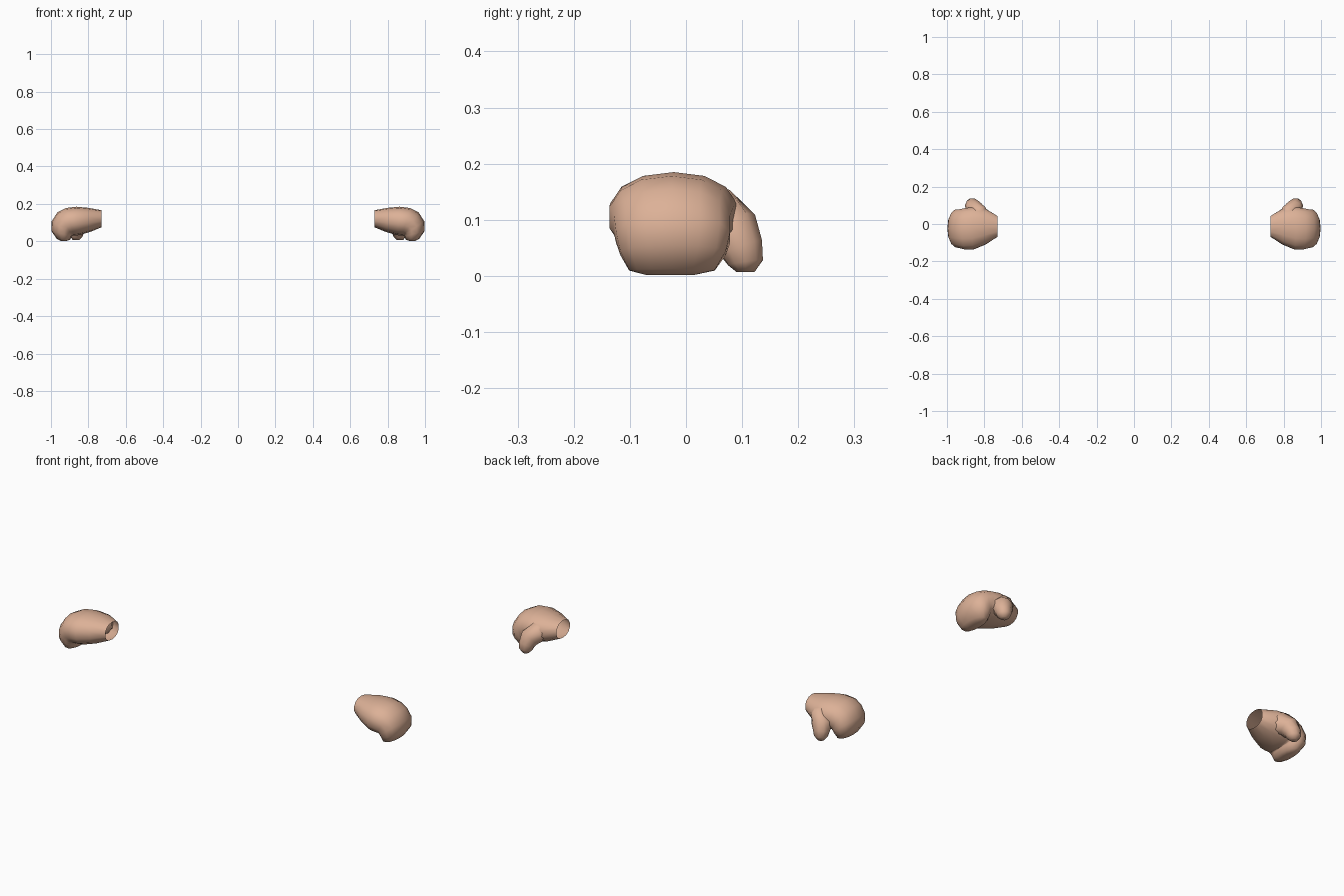
import bpy, bmesh, math
from mathutils import Vector

if "Cube" in bpy.data.objects:
    bpy.data.objects.remove(bpy.data.objects["Cube"])

skin = bpy.data.materials.new("warm_skin")
skin.diffuse_color = (0.72, 0.44, 0.31, 1)
skin.use_nodes = True
skin.node_tree.nodes["Principled BSDF"].inputs["Base Color"].default_value = skin.diffuse_color


def loft(name, rings, cap_start, power=1.0):
    """Skin a list of vertex rings, closing the far end with a shallow dome."""
    bm = bmesh.new()
    loops = [[bm.verts.new(p) for p in ring] for ring in rings]
    n = len(loops[0])
    for a, b in zip(loops, loops[1:]):
        for i in range(n):
            bm.faces.new((a[i], a[(i + 1) % n], b[(i + 1) % n], b[i]))
    bm.faces.new(loops[-1])
    if cap_start:
        bm.faces.new(loops[0][::-1])
    bmesh.ops.recalc_face_normals(bm, faces=bm.faces)
    # open tubes: make sure normals point outward
    c = sum((v.co for v in bm.verts), Vector()) / len(bm.verts)
    if sum((f.calc_center_median() - c).dot(f.normal) for f in bm.faces) < 0:
        bmesh.ops.reverse_faces(bm, faces=bm.faces)
    for f in bm.faces:
        f.smooth = True
    me = bpy.data.meshes.new(name)
    bm.to_mesh(me)
    bm.free()
    me.materials.append(skin)
    ob = bpy.data.objects.new(name, me)
    bpy.context.collection.objects.link(ob)
    return ob


def spow(v, p):
    return math.copysign(abs(v) ** p, v)


# Mitten: back-of-hand point (x, z), palm point (x, z), y centre, y half width
SECTIONS = [
    ((.73, .166), (.73, .075), -.013, .057),
    ((.80, .179), (.79, .050), -.014, .098),
    ((.865, .185), (.85, .033), -.022, .116),
    ((.92, .178), (.878, .030), -.026, .113),
    ((.965, .155), (.885, .030), -.025, .106),
    ((.996, .108), (.886, .030), -.023, .104),
    ((.998, .055), (.888, .026), -.023, .096),
    ((.968, .012), (.898, .008), -.025, .078),
    ((.948, .002), (.918, .002), -.028, .045),
]
# Thumb: centre and radius, curling down from the side of the palm
THUMB = [
    ((.80, .010, .122), .045),
    ((.835, .055, .105), .054),
    ((.857, .084, .078), .050),
    ((.864, .100, .048), .040),
    ((.866, .106, .024), .033),
    ((.866, .106, .007), .017),
]
N = 14


def mitten_rings(s):
    rings = []
    for (tx, tz), (bx, bz), yc, hw in SECTIONS:
        ring = []
        for i in range(N):
            a = 2 * math.pi * i / N
            t = .5 + .5 * spow(math.cos(a), .9)
            ring.append((s * (bx + (tx - bx) * t), yc + hw * spow(math.sin(a), .9),
                         bz + (tz - bz) * t))
        rings.append(ring)
    return rings


def thumb_rings(s):
    pts = [Vector(p) for p, _ in THUMB]
    rings = []
    for k, (p, r) in enumerate(THUMB):
        p = Vector(p)
        d = (pts[min(k + 1, len(pts) - 1)] - pts[max(k - 1, 0)]).normalized()
        u = d.cross(Vector((0, -.6, -.8))) if k < 1 else d.cross(Vector((0, 1, 0)))
        u.normalize()
        if u.x < 0:
            u = -u
        w = d.cross(u)
        ring = []
        for i in range(10):
            a = 2 * math.pi * i / 10
            q = p + u * r * math.cos(a) + w * r * math.sin(a)
            ring.append((s * q.x, q.y, q.z))
        rings.append(ring)
    return rings


for side, s in (("right", 1), ("left", -1)):
    loft(side + "_mitten_hand", mitten_rings(s), False)   # wrist stays open
    loft(side + "_thumb", thumb_rings(s), True)
